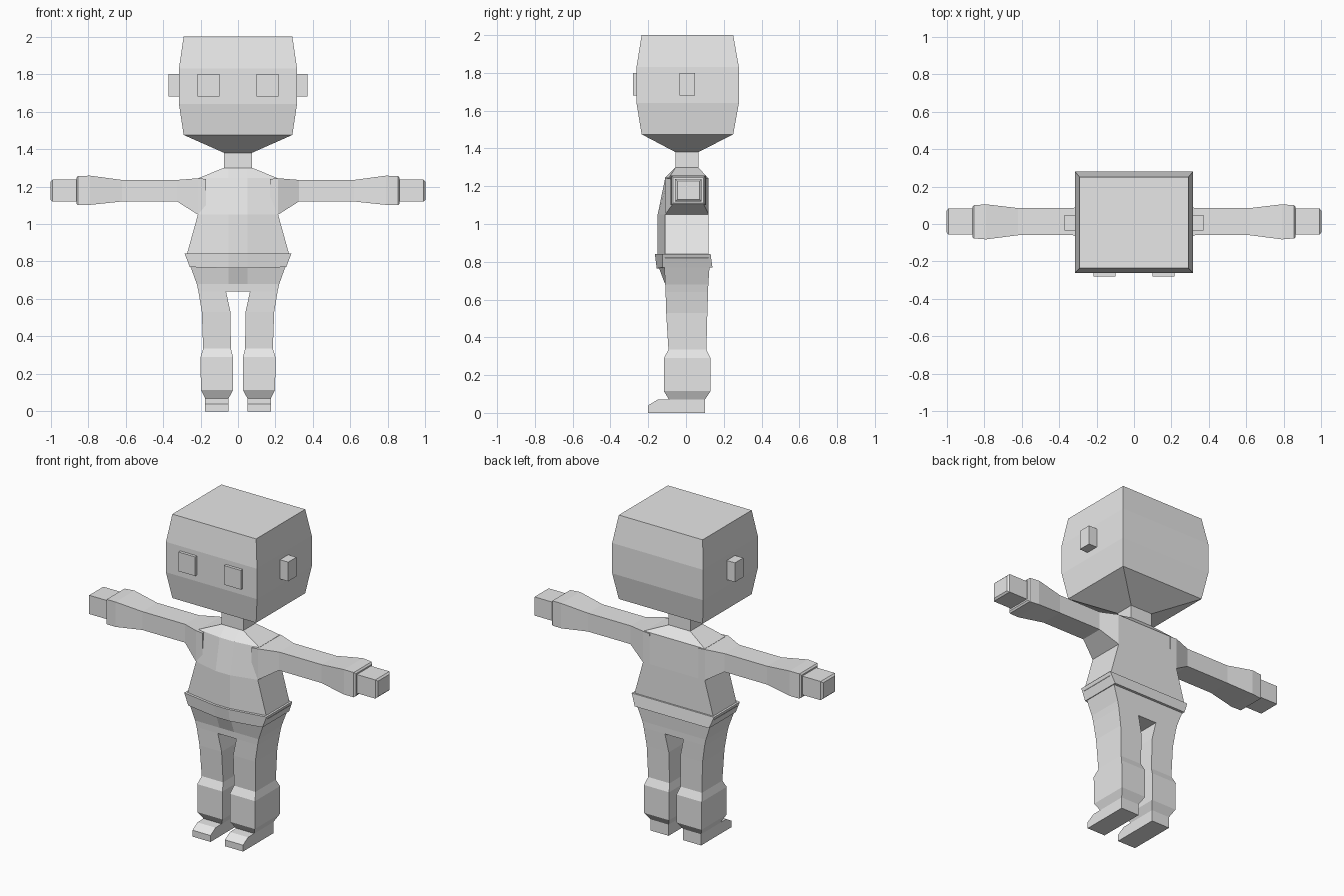
import bpy
import bmesh

cube = bpy.data.objects.get("Cube")
if cube:
    bpy.data.objects.remove(cube, do_unlink=True)

grey = bpy.data.materials.new("light grey")
grey.use_nodes = True
grey.diffuse_color = (0.8, 0.8, 0.8, 1)
grey.node_tree.nodes["Principled BSDF"].inputs["Base Color"].default_value = (0.8, 0.8, 0.8, 1)


def loft(name, rings, mirror=False):
    """Skin a closed, flat shaded mesh over rings of equal point count."""
    bm = bmesh.new()
    loops = [[bm.verts.new(p) for p in ring] for ring in rings]
    n = len(loops[0])
    for a, b in zip(loops, loops[1:]):
        for i in range(n):
            j = (i + 1) % n
            bm.faces.new((a[i], a[j], b[j], b[i]))
    bm.faces.new(loops[0][::-1])
    bm.faces.new(loops[-1])
    bmesh.ops.recalc_face_normals(bm, faces=bm.faces)
    me = bpy.data.meshes.new(name)
    bm.to_mesh(me)
    bm.free()
    me.materials.append(grey)
    ob = bpy.data.objects.new(name, me)
    bpy.context.collection.objects.link(ob)
    if mirror:
        ob.modifiers.new("Mirror", 'MIRROR').use_mirror_merge = False
    return ob


def zring(z, x0, x1, y0, y1):
    """Rectangle at height z."""
    return [(x0, y0, z), (x1, y0, z), (x1, y1, z), (x0, y1, z)]


def xring(x, y0, y1, z0, z1):
    """Rectangle across the arm at x."""
    return [(x, y0, z0), (x, y1, z0), (x, y1, z1), (x, y0, z1)]


def body_ring(z, x, y0, y1, belly, dip=0.0):
    """Symmetric body section whose front bulges to y = belly."""
    return [(-x, y0, z), (-0.05, belly, z - dip), (0.05, belly, z - dip),
            (x, y0, z), (x, y1, z), (-x, y1, z)]


# Head, tapered to the neck below
loft("head", [zring(z, -x, x, y0, y1) for z, x, y0, y1 in (
    (1.38, 0.075, -0.055, 0.065), (1.475, 0.29, -0.235, 0.25),
    (1.64, 0.315, -0.262, 0.28), (1.83, 0.315, -0.262, 0.28),
    (2.0, 0.29, -0.235, 0.25))])
loft("neck", [zring(z, -0.075, 0.075, -0.055, 0.065) for z in (1.27, 1.39)])
loft("ears", [xring(x, -0.035, 0.047, 1.68, 1.80) for x in (0.30, 0.372)], True)
loft("eyes", [zring(z, 0.1, 0.216, -0.28, -0.255) for z in (1.68, 1.80)], True)

# Torso with sloping shoulders
loft("torso", [body_ring(*r) for r in (
    (0.82, 0.278, -0.11, 0.12, -0.15), (1.05, 0.214, -0.11, 0.12, -0.15),
    (1.245, 0.21, -0.09, 0.115, -0.11), (1.30, 0.075, -0.055, 0.065, -0.055))])

# Shirt hem
loft("hem", [body_ring(*r) for r in (
    (0.77, 0.257, -0.125, 0.14, -0.155, 0.005),
    (0.842, 0.285, -0.125, 0.13, -0.165, 0.0))])

# Sleeves flare towards the cuff
loft("arms", [xring(*r) for r in (
    (0.17, -0.11, 0.12, 1.025, 1.24), (0.214, -0.11, 0.12, 1.05, 1.244),
    (0.325, -0.06, 0.085, 1.12, 1.235), (0.62, -0.06, 0.085, 1.12, 1.235),
    (0.79, -0.082, 0.105, 1.102, 1.258), (0.855, -0.077, 0.1, 1.10, 1.255),
    (0.863, -0.068, 0.092, 1.11, 1.245))], True)
loft("hands", [xring(*r) for r in (
    (0.85, -0.057, 0.083, 1.12, 1.237), (0.99, -0.057, 0.083, 1.12, 1.237),
    (1.0, -0.045, 0.071, 1.13, 1.227))], True)

# Hips and trouser legs
loft("hips", [body_ring(*r) for r in (
    (0.64, 0.211, -0.108, 0.117, -0.108), (0.68, 0.22, -0.11, 0.118, -0.11),
    (0.78, 0.256, -0.115, 0.125, -0.148))])
loft("legs", [zring(*r) for r in (
    (0.07, 0.05, 0.175, -0.09, 0.1), (0.115, 0.026, 0.198, -0.117, 0.13),
    (0.29, 0.026, 0.2, -0.117, 0.13), (0.335, 0.038, 0.186, -0.093, 0.108),
    (0.53, 0.04, 0.193, -0.105, 0.113), (0.64, 0.064, 0.211, -0.108, 0.117))], True)

# Feet with sloping toes
foot = ((-0.2, 0), (0.1, 0), (0.1, 0.075), (-0.15, 0.07), (-0.2, 0.04))
loft("feet", [[(x, y, z) for y, z in foot] for x in (0.05, 0.175)], True)
